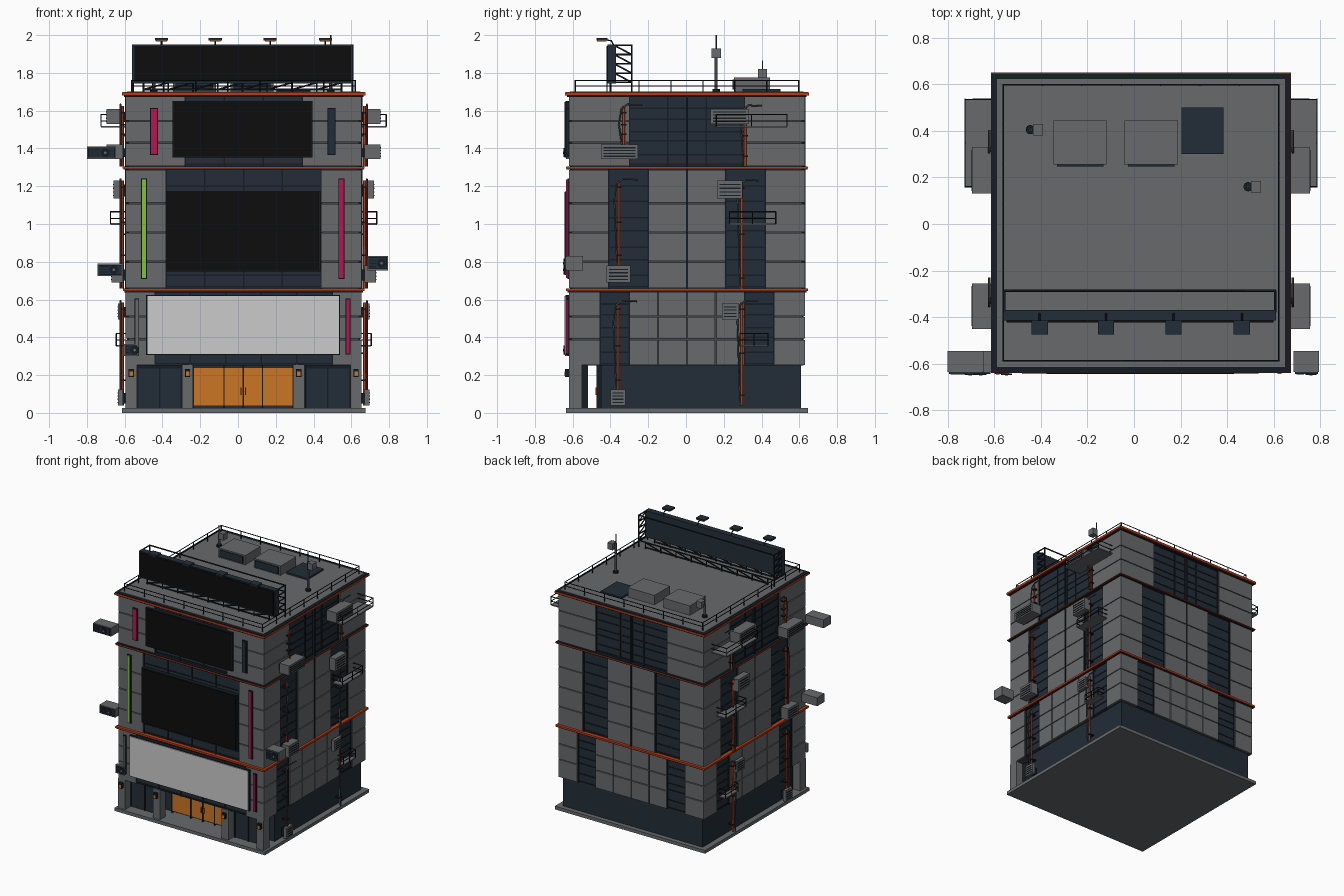
import bpy, bmesh
from mathutils import Matrix, Vector

cube = bpy.data.objects.get("Cube")
if cube:
    bpy.data.objects.remove(cube)

COLOURS = {
    "wall_grey": (0.135, 0.142, 0.147), "seam_grey": (0.055, 0.06, 0.065),
    "navy": (0.016, 0.026, 0.038), "steel": (0.008, 0.012, 0.017),
    "screen_black": (0.004, 0.004, 0.004), "sign_white": (0.6, 0.6, 0.6),
    "glass_orange": (0.6, 0.18, 0.017), "trim_red": (0.5, 0.045, 0.008),
    "neon_pink": (0.5, 0.006, 0.09), "neon_green": (0.23, 0.55, 0.03)}
MATS = {}
for name, rgb in COLOURS.items():
    m = bpy.data.materials.new(name)
    m.use_nodes = True
    m.diffuse_color = (*rgb, 1)
    m.node_tree.nodes["Principled BSDF"].inputs["Base Color"].default_value = (*rgb, 1)
    MATS[name] = m

CX, CY, H = 0.03, 0.005, 0.625
meshes, curves = {}, {}


def place(face, u, d, z):
    """u runs along a face, d is the distance outward from the centre."""
    return Vector({"front": (CX + u, CY - d, z), "back": (CX + u, CY + d, z),
                   "right": (CX + d, CY + u, z), "left": (CX - d, CY + u, z)}[face])


def box(name, mat, u, d, z, face="front"):
    a, b = place(face, u[0], d[0], z[0]), place(face, u[1], d[1], z[1])
    bm = meshes.setdefault((name, mat), bmesh.new())
    size = [abs(q - p) for p, q in zip(a, b)]
    bmesh.ops.create_cube(bm, size=1, matrix=Matrix.Translation((a + b) / 2) @ Matrix.Diagonal((*size, 1)))


def world_box(name, mat, x, y, z):
    box(name, mat, (x[0] - CX, x[1] - CX), (CY - y[0], CY - y[1]), z)


def disc(name, mat, centre, r, depth, face=None):
    turn = Matrix.Rotation(1.5708, 4, "X") if face else Matrix()
    bm = meshes.setdefault((name, mat), bmesh.new())
    bmesh.ops.create_cone(bm, cap_ends=True, segments=16, radius1=r, radius2=r,
                          depth=depth, matrix=Matrix.Translation(centre) @ turn)


def rod(name, mat, points, r=0.004):
    c = curves.get(name)
    if c is None:
        c = curves[name] = bpy.data.curves.new(name, "CURVE")
        c.dimensions, c.bevel_depth, c.bevel_resolution, c.use_fill_caps = "3D", r, 1, True
        c.materials.append(MATS[mat])
        bpy.context.collection.objects.link(bpy.data.objects.new(name, c))
    s = c.splines.new("POLY")
    s.points.add(len(points) - 1)
    for p, q in zip(s.points, points):
        p.co = (*q, 1)


# Facades: panels, windows and frames on a seam-coloured core
def facade(face, z0, z1, seams, windows, middle):
    levels = [z0, *seams, z1]
    spans, edge = [], -H
    for a, b in windows:
        spans.append((edge, a, 1 if edge == -H else middle))
        box("windows", "navy", (a, b), (0.6, 0.612), (z0, z1), face)
        n = max(1, round((b - a) / 0.2))
        for i in range(n + 1):
            u = a + (b - a) * i / n
            box("window_frames", "steel", (u - 0.004, u + 0.004), (0.6, 0.618), (z0, z1), face)
        for lo, hi in zip(levels, levels[1:]):
            for z in (lo + 0.01, (lo + hi) / 2):
                box("window_frames", "steel", (a, b), (0.6, 0.616), (z - 0.004, z + 0.004), face)
        edge = b
    spans.append((edge, H, 1))
    g = 0.003
    for a, b, n in spans:
        for i in range(n):
            u0, u1 = a + (b - a) * i / n, a + (b - a) * (i + 1) / n
            for lo, hi in zip(levels, levels[1:]):
                box("wall_panels", "wall_grey", (u0 + g, u1 - g), (0.6, H), (lo + g, hi - g), face)


FLOORS = [(0.25, 0.643, (0.39, 0.51), 0.305, 0.46, 4, 0.47),
          (0.658, 1.29, (0.8, 0.955, 1.11), 0.205, 0.415, 2, 0.41),
          (1.305, 1.68, (1.43, 1.545), 0, 0.305, 1, 0.31)]
box("building_core", "seam_grey", (-0.61, 0.61), (-0.61, 0.61), (0.25, 1.68))
for z0, z1, seams, a, b, middle, front_w in FLOORS:
    for face in ("back", "right", "left"):
        facade(face, z0, z1, seams, [(-b, -a), (a, b)] if a else [(-b, b)], middle)
    facade("front", z0, z1, seams, [(-front_w, front_w)], 1)
for face in ("back", "right", "left"):
    for z0, z1 in ((0.658, 1.29), (1.305, 1.68)):
        box("centre_mullions", "steel", (-0.006, 0.006), (0.6, 0.628), (z0, z1), face)

# Trim bands, slab and roof
def band(mat, r, z0, z1):
    box("trim_bands", mat, (-r, r), (-r, r), (z0, z1))


band("steel", 0.632, 0.638, 0.646)
band("trim_red", 0.64, 0.644, 0.658)
band("steel", 0.637, 1.288, 1.305)
band("trim_red", 0.641, 1.295, 1.301)
band("steel", 0.634, 1.672, 1.682)
band("trim_red", 0.645, 1.68, 1.695)
box("roof_edge", "steel", (-0.642, 0.642), (-0.642, 0.642), (1.69, 1.699))
box("roof_deck", "wall_grey", (-0.618, 0.618), (-0.618, 0.618), (1.69, 1.702))
box("base_slab", "wall_grey", (-0.645, 0.645), (-0.64, 0.64), (0, 0.025))

# Ground floor: body, pillars, shop windows and lit doors
box("ground_floor", "navy", (-0.6, 0.6), (-0.605, 0.455), (0.025, 0.25))
for u in (-0.595, -0.297, 0.291, 0.595):
    box("pillars", "wall_grey", (u - 0.03, u + 0.03), (0.555, H), (0.025, 0.255))
    box("porch_lamps", "steel", (u - 0.014, u + 0.014), (H, 0.645), (0.19, 0.232))
    box("porch_lamp_glow", "glass_orange", (u - 0.009, u + 0.009), (H, 0.648), (0.195, 0.218))
for s in (-1, 1):
    box("shop_windows", "navy", (s * 0.565, s * 0.325), (0.525, 0.555), (0.025, 0.25))
    for u in (0.33, 0.445, 0.562):
        box("shop_frames", "steel", (s * u - 0.004, s * u + 0.004), (0.53, 0.562), (0.025, 0.25))
    box("shop_frames", "steel", (s * 0.565, s * 0.325), (0.53, 0.56), (0.235, 0.25))
    box("door_handles", "trim_red", (s * 0.012 - 0.005, s * 0.012 + 0.001), (0.475, 0.485), (0.095, 0.135))
box("doors", "glass_orange", (-0.265, 0.262), (0.45, 0.475), (0.037, 0.24))
for u in (-0.265, -0.105, -0.002, 0.1, 0.262):
    box("door_frames", "steel", (u - 0.003, u + 0.003), (0.45, 0.48), (0.025, 0.25))

# Front sign, screens and neon bars
for name, mat, u, z in (("sign", "sign_white", (-0.51, 0.505), (0.312, 0.618)),
                        ("large_screen", "screen_black", (-0.405, 0.4), (0.755, 1.17)),
                        ("upper_screen", "screen_black", (-0.372, 0.358), (1.358, 1.645))):
    box(name + "_frame", "steel", (u[0] - 0.006, u[1] + 0.006), (0.61, 0.642), (z[0] - 0.006, z[1] + 0.006))
    box(name, mat, u, (0.62, 0.648), z)
for mat, x, w, z in (("neon_pink", -0.445, 0.016, (1.37, 1.61)), ("navy", 0.495, 0.016, (1.37, 1.61)),
                     ("neon_green", -0.497, 0.011, (0.715, 1.235)), ("neon_pink", 0.547, 0.011, (0.715, 1.235)),
                     ("wall_grey", -0.535, 0.007, (0.31, 0.6)), ("neon_pink", 0.583, 0.008, (0.315, 0.6))):
    u = x - CX
    box("neon_housings", "steel", (u - w - 0.005, u + w + 0.005), (0.62, 0.633), (z[0] - 0.005, z[1] + 0.005))
    box("neon_bars", mat, (u - w, u + w), (0.62, 0.64), z)

# Front corner air conditioners with a fan
for x, z in (((-0.8, -0.645), (1.345, 1.41)), ((-0.745, -0.61), (0.725, 0.79)),
             ((-0.605, -0.53), (0.3, 0.365)), ((0.685, 0.795), (0.755, 0.83))):
    y = (-0.64, -0.62) if x[1] == -0.53 else (-0.635, -0.545)
    world_box("corner_coolers", "wall_grey", x, y, z)
    world_box("corner_cooler_fronts", "navy", (x[0] + 0.006, x[1] - 0.006), (-0.644, -0.635), (z[0] + 0.006, z[1] - 0.006))
    mid = (x[0] + x[1]) / 2
    disc("cooler_fans", "steel", (mid + 0.02, -0.645, sum(z) / 2), 0.024, 0.006, "front")
    disc("cooler_fans", "wall_grey", (mid + 0.02, -0.648, sum(z) / 2), 0.007, 0.006, "front")
    for i in range(3):
        zz = z[0] + 0.018 + i * 0.015
        world_box("cooler_slats", "steel", (x[0] + 0.012, mid - 0.01), (-0.647, -0.643), (zz, zz + 0.005))

# Side fittings: coolers, shelves with rails, pipes and arm lamps
COOLERS = [(-0.455, -0.26, 1.345, 1.42, 0.725), (0.125, 0.325, 1.53, 1.61, 0.725),
           (-0.425, -0.3, 0.69, 0.78, 0.7), (0.16, 0.295, 1.135, 1.23, 0.69),
           (0.185, 0.275, 0.495, 0.58, 0.665), (-0.405, -0.325, 0.04, 0.125, 0.665)]
SHELVES = [(0.155, 0.53, 1.515, 0.755), (0.225, 0.47, 1.0, 0.705), (0.28, 0.43, 0.355, 0.675)]
PIPES = [(-0.365, 0.12, 0.585), (-0.36, 0.78, 1.23), (-0.335, 1.42, 1.625),
         (0.29, 0.04, 0.585), (0.29, 0.658, 1.225), (0.308, 1.305, 1.62)]
for face in ("right", "left"):
    for a, b, z0, z1, d in COOLERS:
        box("side_coolers", "wall_grey", (a, b), (0.64, d), (z0, z1), face)
        box("cooler_brackets", "steel", (a + 0.02, b - 0.02), (0.61, 0.645), (z0 + 0.01, z1 - 0.02), face)
        for i in range(4):
            z = z0 + (z1 - z0) * (i + 0.7) / 5
            box("cooler_slats", "steel", (a + 0.012, b - 0.012), (d - 0.005, d + 0.003), (z, z + 0.006), face)
    for a, b, z, d in SHELVES:
        box("shelves", "wall_grey", (a, b), (0.62, d), (z - 0.004, z + 0.004), face)
        for h in (0.03, 0.065):
            rod("shelf_rails", "steel", [place(face, u, q, z + h) for u, q in ((a, 0.62), (a, d), (b, d), (b, 0.62))], 0.0035)
        for u in (a, (a + b) / 2, b):
            rod("shelf_rails", "steel", [place(face, u, d, z), place(face, u, d, z + 0.065)])
    for u, z0, z1 in PIPES:
        rod("red_pipes", "trim_red", [place(face, u, 0.64, z0), place(face, u, 0.64, z1)], 0.007)
        s = 1 if u < 0 else -1
        path = ((-0.01, z0), (-0.025, z1 - 0.1), (-0.012, z1 - 0.015), (0.02, z1 + 0.008), (0.1, z1 + 0.005))
        rod("arm_pipes", "seam_grey", [place(face, u + du * (1 if s > 0 else 0.9), 0.652, z) for du, z in path], 0.005)
        for z in (z0 + 0.05, (z0 + z1) / 2, z1 - 0.04):
            box("pipe_clips", "steel", (u - 0.014, u + 0.014), (0.61, 0.65), (z, z + 0.008), face)

# Roof railing
R = 0.592
for face in ("front", "back", "right", "left"):
    for z in (1.73, 1.76):
        rod("roof_railing", "steel", [place(face, -R, R, z), place(face, R, R, z)], 0.003)
    for i in range(8):
        u = -R + 2 * R * i / 7
        rod("roof_railing_posts", "steel", [place(face, u, R, 1.7), place(face, u, R, 1.762)])

# Roof billboard with truss and lamps
X0, X1, Z0, Z1 = -0.56, 0.61, 1.745, 1.95
world_box("billboard", "navy", (X0, X1), (-0.415, -0.37), (Z0, Z1))
world_box("billboard_screen", "screen_black", (X0 + 0.012, X1 - 0.012), (-0.422, -0.41), (Z0 + 0.01, Z1 - 0.008))
BACK = -0.287
for x in (X0 + 0.004, X1 - 0.004):
    rod("billboard_truss", "steel", [(x, BACK, 1.7), (x, BACK, Z1)], 0.005)
    for i in range(5):
        z = Z0 + 0.005 + i * 0.049
        rod("billboard_truss", "steel", [(x, -0.38, z), (x, BACK, z)])
        if i < 4:
            rod("billboard_truss", "steel", [(x, -0.38, z + 0.049), (x, BACK, z)])
for z in (1.75, Z1 - 0.005):
    rod("billboard_truss", "steel", [(X0, BACK, z), (X1, BACK, z)])
for y in (-0.4, BACK):
    rod("billboard_feet", "steel", [(-0.5, y, 1.712), (0.55, y, 1.712)], 0.005)
    for i in range(9):
        x = -0.5 + i * 0.131
        rod("billboard_feet", "steel", [(x, y, 1.7), (x, y, 1.75)])
        if i < 8:
            rod("billboard_feet", "steel", [(x, y, 1.712), (x + 0.131, y, 1.748)])
for x in (-0.405, -0.12, 0.17, 0.463):
    rod("billboard_lamp_arms", "steel", [(x, -0.38, 1.94), (x, -0.395, 1.97), (x, -0.44, 1.978)])
    world_box("billboard_lamps", "navy", (x - 0.035, x + 0.035), (-0.475, -0.415), (1.972, 1.985))
    world_box("billboard_lamp_glow", "glass_orange", (x - 0.028, x + 0.028), (-0.47, -0.42), (1.967, 1.973))

# Roof plant, hatch and antennas
for x0 in (-0.345, -0.04):
    world_box("roof_units", "wall_grey", (x0, x0 + 0.228), (0.255, 0.445), (1.7, 1.775))
    world_box("roof_unit_grilles", "navy", (x0 + 0.015, x0 + 0.213), (0.246, 0.256), (1.712, 1.765))
world_box("roof_hatch", "navy", (0.205, 0.385), (0.3, 0.5), (1.7, 1.715))
for x, y, top, zb in ((0.49, 0.16, 2.0, 1.88), (-0.445, 0.405, 1.865, 1.77)):
    rod("antenna_masts", "seam_grey", [(x, y, 1.7), (x, y, top - 0.07)], 0.009)
    rod("antenna_tips", "seam_grey", [(x, y, top - 0.07), (x, y, top)])
    disc("antenna_feet", "steel", (x, y, 1.708), 0.02, 0.016)
    world_box("antenna_boxes", "wall_grey", (x + 0.012, x + 0.055), (y - 0.025, y + 0.025), (zb, zb + 0.05))

# Turn the gathered boxes and discs into objects
for (name, mat), bm in meshes.items():
    me = bpy.data.meshes.new(name)
    bm.to_mesh(me)
    bm.free()
    me.materials.append(MATS[mat])
    bpy.context.collection.objects.link(bpy.data.objects.new(name, me))
